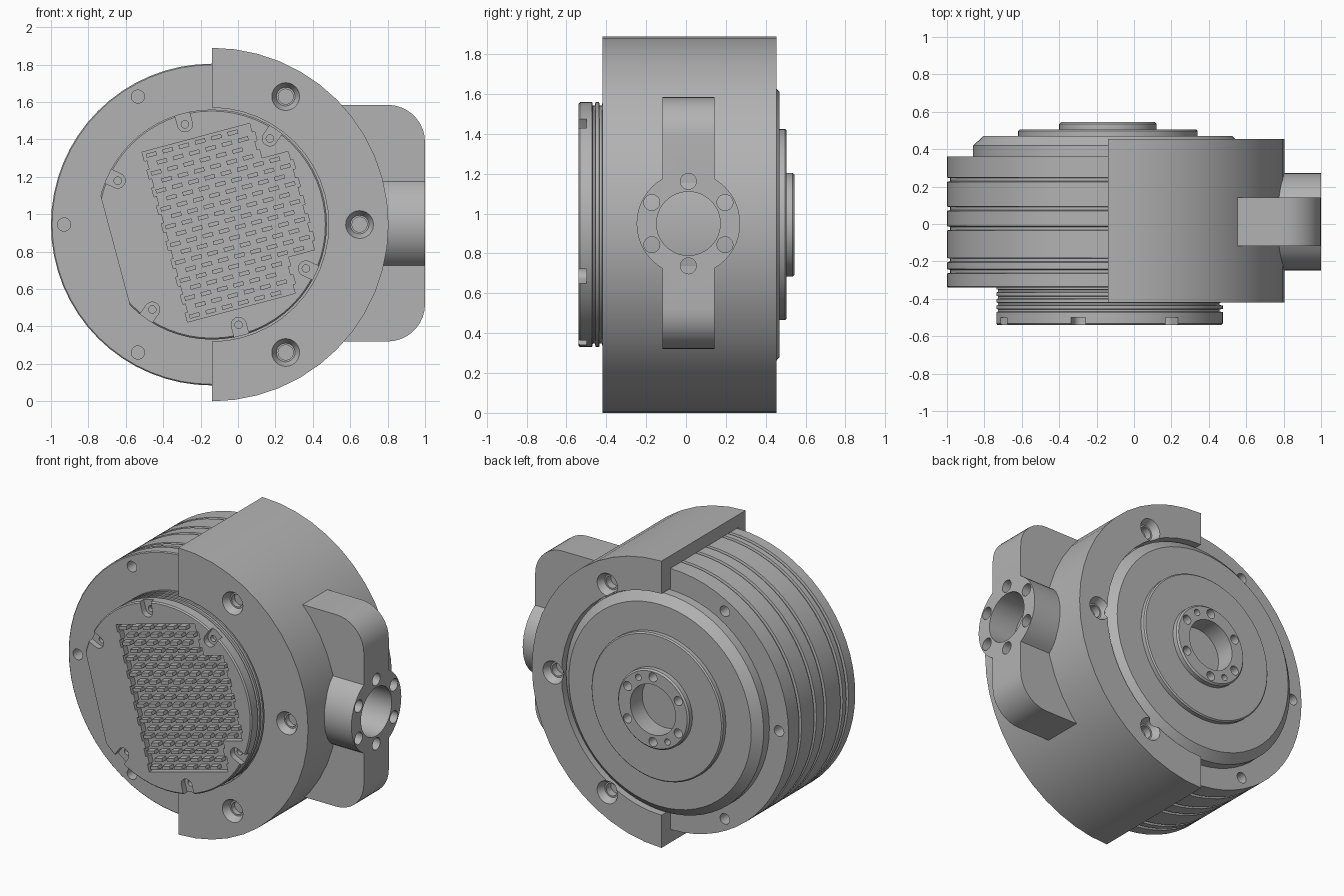
import bpy, bmesh
from math import pi, sin, cos, radians
from mathutils import Vector, Matrix

if "Cube" in bpy.data.objects:
    bpy.data.objects.remove(bpy.data.objects["Cube"])

CX, CZ = -0.14, 0.945          # main axis, running along y
TILT = radians(15)             # rotation of the front cover pattern

grey = bpy.data.materials.new("machined_grey")
grey.use_nodes = True
grey.diffuse_color = (0.45, 0.45, 0.45, 1)
grey.node_tree.nodes["Principled BSDF"].inputs["Base Color"].default_value = grey.diffuse_color


def make(name, bm):
    bmesh.ops.recalc_face_normals(bm, faces=bm.faces)
    mesh = bpy.data.meshes.new(name)
    bm.to_mesh(mesh)
    bm.free()
    mesh.materials.append(grey)
    ob = bpy.data.objects.new(name, mesh)
    bpy.context.collection.objects.link(ob)
    return ob


def lathe(name, profile, half=False):
    """Turn (radius, y) points about the main axis; half keeps the +x side."""
    bm = bmesh.new()
    vs = [bm.verts.new((CX, y, CZ - r)) for r, y in profile]
    edges = [bm.edges.new(p) for p in zip(vs, vs[1:])]
    if half:
        edges.append(bm.edges.new((vs[-1], vs[0])))
    bmesh.ops.spin(bm, geom=vs + edges, cent=(CX, 0, CZ), axis=(0, -1, 0),
                   angle=pi if half else 2 * pi, steps=24 if half else 64)
    bmesh.ops.remove_doubles(bm, verts=bm.verts, dist=1e-4)
    if half:
        rim = [e for e in bm.edges if e.is_boundary]
        bmesh.ops.holes_fill(bm, edges=rim, sides=0)
    return make(name, bm)


def rod(bm, a, b, r1, r2=None, seg=24):
    a, b = Vector(a), Vector(b)
    turn = (b - a).to_track_quat('Z', 'Y').to_matrix().to_4x4()
    bmesh.ops.create_cone(bm, cap_ends=True, segments=seg, radius1=r1,
                          radius2=r1 if r2 is None else r2, depth=(b - a).length,
                          matrix=Matrix.Translation((a + b) / 2) @ turn)


def prism(bm, pts, y0, y1):
    """Extrude an (x, z) outline from y0 to y1."""
    face = bm.faces.new([bm.verts.new((x, y0, z)) for x, z in pts])
    ext = bmesh.ops.extrude_face_region(bm, geom=[face], use_keep_orig=True)
    moved = [g for g in ext["geom"] if isinstance(g, bmesh.types.BMVert)]
    bmesh.ops.translate(bm, verts=moved, vec=(0, y1 - y0, 0))


def polar(r, deg):
    return CX + r * cos(radians(deg)), CZ + r * sin(radians(deg))


def tilted(u, v):
    return (CX + u * cos(TILT) - v * sin(TILT), CZ + u * sin(TILT) + v * cos(TILT))


def combine(ob, bm, operation='DIFFERENCE'):
    tool = make("cutter", bm)
    tool.hide_render = True
    mod = ob.modifiers.new("cut", 'BOOLEAN')
    mod.operation, mod.solver, mod.object = operation, 'EXACT', tool
    bpy.context.view_layer.update()
    graph = bpy.context.evaluated_depsgraph_get()
    mesh = bpy.data.meshes.new_from_object(ob.evaluated_get(graph))
    ob.modifiers.clear()
    ob.data = mesh
    bpy.data.objects.remove(tool)


# Motor body with ring grooves and stepped back
R = 0.86
profile = [(0, -0.34), (R - 0.006, -0.34), (R, -0.334)]
for y in (-0.265, -0.205, -0.035, 0.07, 0.225):
    profile += [(R, y), (R - 0.015, y + 0.004), (R - 0.015, y + 0.02), (R, y + 0.024)]
profile += [(R, 0.36), (0.72, 0.36), (0.72, 0.42), (0.665, 0.47), (0.48, 0.47),
            (0.48, 0.497), (0.472, 0.505), (0.26, 0.505), (0.26, 0.535), (0.25, 0.545),
            (0.165, 0.545), (0.165, 0.42), (0, 0.42)]
motor = lathe("motor_body", profile)
bm = bmesh.new()
for deg in (120, 180, 240):
    x, z = polar(0.79, deg)
    rod(bm, (x, -0.4, z), (x, -0.26, z), 0.035)
    rod(bm, (x, 0.28, z), (x, 0.4, z), 0.035)
for deg in range(30, 390, 60):
    x, z = polar(0.213, deg)
    rod(bm, (x, 0.45, z), (x, 0.6, z), 0.03, seg=16)
for deg in (60, 240):
    x, z = polar(0.213, deg)
    rod(bm, (x, 0.45, z), (x, 0.6, z), 0.021, seg=16)
combine(motor, bm)

# Half-round bracket with front and back lips
bracket = lathe("half_bracket", [
    (0.945, -0.42), (0.945, 0.455), (0.73, 0.455), (0.73, 0.362),
    (0.862, 0.362), (0.862, -0.342), (0.625, -0.342), (0.625, -0.42)], half=True)
sink, hole = bmesh.new(), bmesh.new()
for deg in (-60, 0, 60):
    x, z = polar(0.79, deg)
    for face, inward in ((-0.42, 1), (0.455, -1)):
        rod(sink, (x, face - inward * 0.001, z), (x, face + inward * 0.045, z), 0.075, 0.05)
        rod(hole, (x, face - inward * 0.05, z), (x, face + inward * 0.15, z), 0.04)
combine(bracket, sink)
combine(bracket, hole)

# Side arm: rounded bar joined with a drilled boss
YB = 0.012
bm = bmesh.new()
outline = [(0.55, 0.32)]
for z, start in ((0.52, -90), (1.385, 0)):
    outline += [(0.8 + 0.2 * cos(radians(start + a)), z + 0.2 * sin(radians(start + a)))
                for a in range(0, 91, 10)]
outline.append((0.55, 1.585))
prism(bm, outline, YB - 0.13, YB + 0.13)
arm = make("side_arm", bm)
bm = bmesh.new()
rod(bm, (0.6, YB, 0.95), (1.0, YB, 0.95), 0.26, seg=48)
combine(arm, bm, 'UNION')
bm = bmesh.new()
rod(bm, (0.78, YB, 0.95), (1.1, YB, 0.95), 0.16, seg=48)
for k in range(6):
    y, z = YB + 0.212 * sin(k * pi / 3), 0.95 + 0.212 * cos(k * pi / 3)
    rod(bm, (0.78, y, z), (1.1, y, z), 0.04)
combine(arm, bm)

# Front cover with grooved rim and one flat side
profile = [(0, -0.54), (0.607, -0.54), (0.615, -0.532)]
for y in (-0.465, -0.43, -0.395, -0.36):
    profile += [(0.615, y - 0.006), (0.598, y - 0.003), (0.598, y + 0.008), (0.615, y + 0.011)]
profile += [(0.615, -0.335), (0, -0.335)]
cover = lathe("front_cover", profile)
bm = bmesh.new()
prism(bm, [tilted(u, v) for u, v in ((-0.535, -1), (-0.535, 1), (-1, 1), (-1, -1))], -0.6, -0.3)
combine(cover, bm)

# Screw notches around the cover
slots, holes = bmesh.new(), bmesh.new()
for deg in (56, 105, 155, 235, 285, 335):
    d = radians(deg)
    shape = [(0.72, -0.04)] + [(0.555 - 0.04 * cos(a * pi / 12), 0.04 * sin(a * pi / 12))
                               for a in range(-6, 7)] + [(0.72, 0.04)]
    prism(slots, [(CX + r * cos(d) - t * sin(d), CZ + r * sin(d) + t * cos(d))
                  for r, t in shape], -0.6, -0.5)
    x, z = polar(0.555, deg)
    rod(holes, (x, -0.6, z), (x, -0.475, z), 0.02, seg=16)
combine(cover, slots)
combine(cover, holes)

# Stepped cooling pocket with staggered fins
ROWS, TOP = 19, 0.47
pitch = 2 * TOP / ROWS
left, right, fins = [], [], bmesh.new()
for i in range(ROWS):
    v0, v1 = -TOP + i * pitch, -TOP + (i + 1) * pitch
    mid, shift = (v0 + v1) / 2, (i % 2) * 0.015
    edge = 0.495 if abs(mid) < 0.27 else 0.335
    left += [(-0.26 + shift, v0), (-0.26 + shift, v1)]
    right += [(edge + shift, v0), (edge + shift, v1)]
    u = -0.215 + (i % 2) * 0.045
    while u < edge - 0.03:
        prism(fins, [tilted(u + a * 0.028, mid + b * 0.011)
                     for a, b in ((-1, -1), (1, -1), (1, 1), (-1, 1))], -0.54, -0.495)
        u += 0.09
bm = bmesh.new()
prism(bm, [tilted(*p) for p in right + left[::-1]], -0.6, -0.5)
combine(cover, bm)
fin_field = make("cooling_fins", fins)

# Smooth the round surfaces, keep hard edges
for ob in bpy.context.view_layer.objects:
    ob.select_set(False)
for ob in (motor, bracket, arm, cover, fin_field):
    ob.select_set(True)
    bpy.context.view_layer.objects.active = ob
bpy.ops.object.shade_smooth_by_angle(angle=radians(25))
